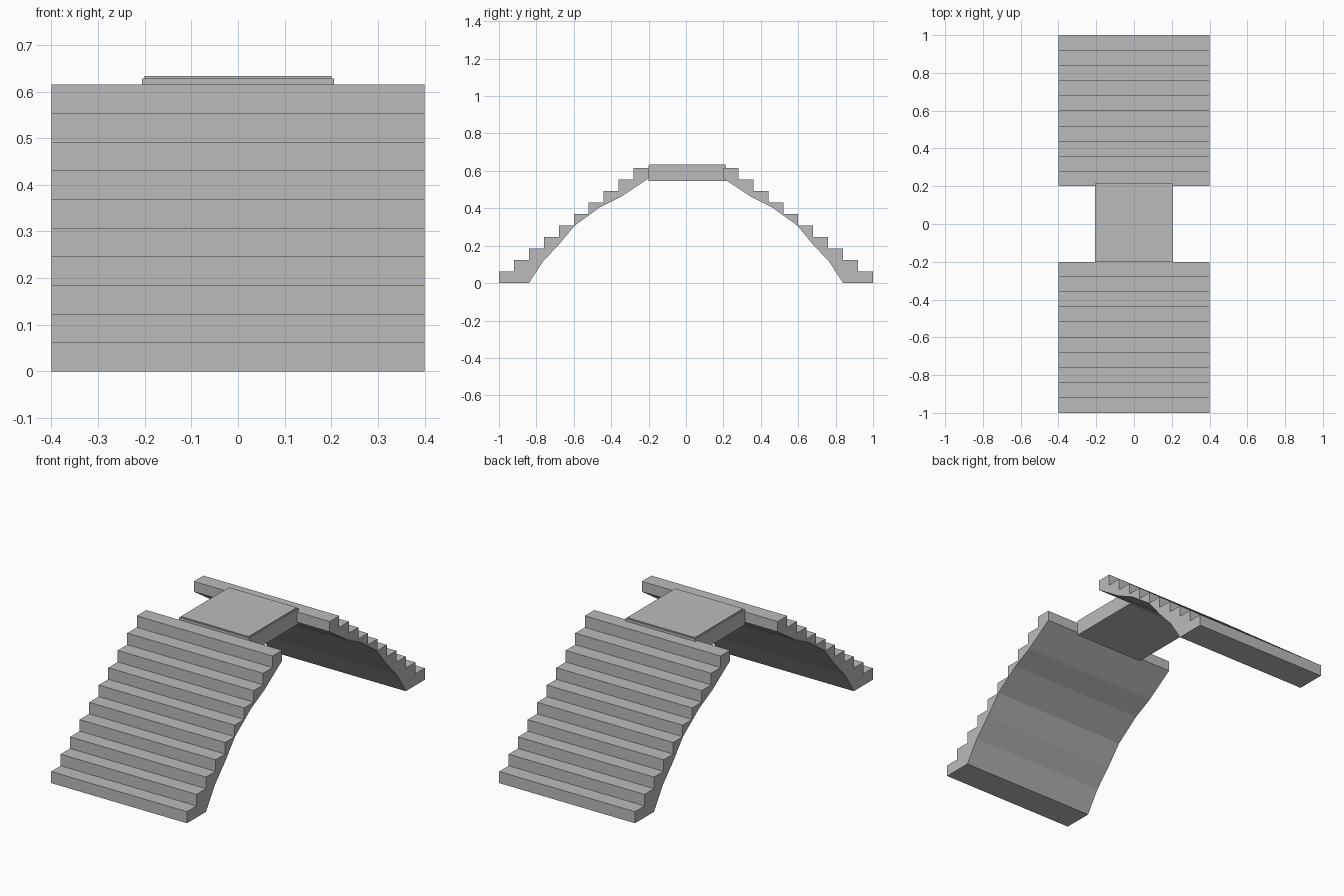
import bpy
import bmesh

cube = bpy.data.objects.get("Cube")
if cube:
    bpy.data.objects.remove(cube, do_unlink=True)

# Plain grey stone
stone = bpy.data.materials.new("grey_stone")
stone.use_nodes = True
grey = (0.5, 0.5, 0.5, 1)
stone.diffuse_color = grey
stone.node_tree.nodes["Principled BSDF"].inputs["Base Color"].default_value = grey

STEPS, RUN, RISE, HALF = 10, 0.08, 0.0615, 0.4


def extrude_profile(name, profile, half_width):
    """Sweep a closed (y, z) outline across x."""
    bm = bmesh.new()
    face = bm.faces.new([bm.verts.new((-half_width, y, z)) for y, z in profile])
    grown = bmesh.ops.extrude_face_region(bm, geom=[face])["geom"]
    moved = [v for v in grown if isinstance(v, bmesh.types.BMVert)]
    bmesh.ops.translate(bm, verts=moved, vec=(2 * half_width, 0, 0))
    bmesh.ops.recalc_face_normals(bm, faces=bm.faces)
    mesh = bpy.data.meshes.new(name)
    bm.to_mesh(mesh)
    bm.free()
    mesh.materials.append(stone)
    obj = bpy.data.objects.new(name, mesh)
    bpy.context.collection.objects.link(obj)
    return obj


def flight_profile(side):
    """Stepped top with a faceted arch underneath."""
    stepped = []
    for i in range(STEPS):
        y = 1 - i * RUN
        stepped += [(y, i * RISE), (y, (i + 1) * RISE)]
    arch = [(0.2, STEPS * RISE), (0.2, 0.56), (0.35, 0.46), (0.46, 0.405),
            (0.595, 0.308), (0.68, 0.205), (0.765, 0.115), (0.84, 0)]
    return [(side * y, z) for y, z in stepped + arch]


def slab_profile(y0, y1, z0, z1):
    return [(y0, z0), (y1, z0), (y1, z1), (y0, z1)]


# Two stair flights facing each other
extrude_profile("front_stairs", flight_profile(-1), HALF)
extrude_profile("back_stairs", flight_profile(1), HALF)

# Narrow landing bridging the flights, with a thin top
extrude_profile("landing", slab_profile(-0.2, 0.215, 0.545, 0.628), 0.206)
extrude_profile("landing_top", slab_profile(-0.195, 0.21, 0.627, 0.633), 0.2)
